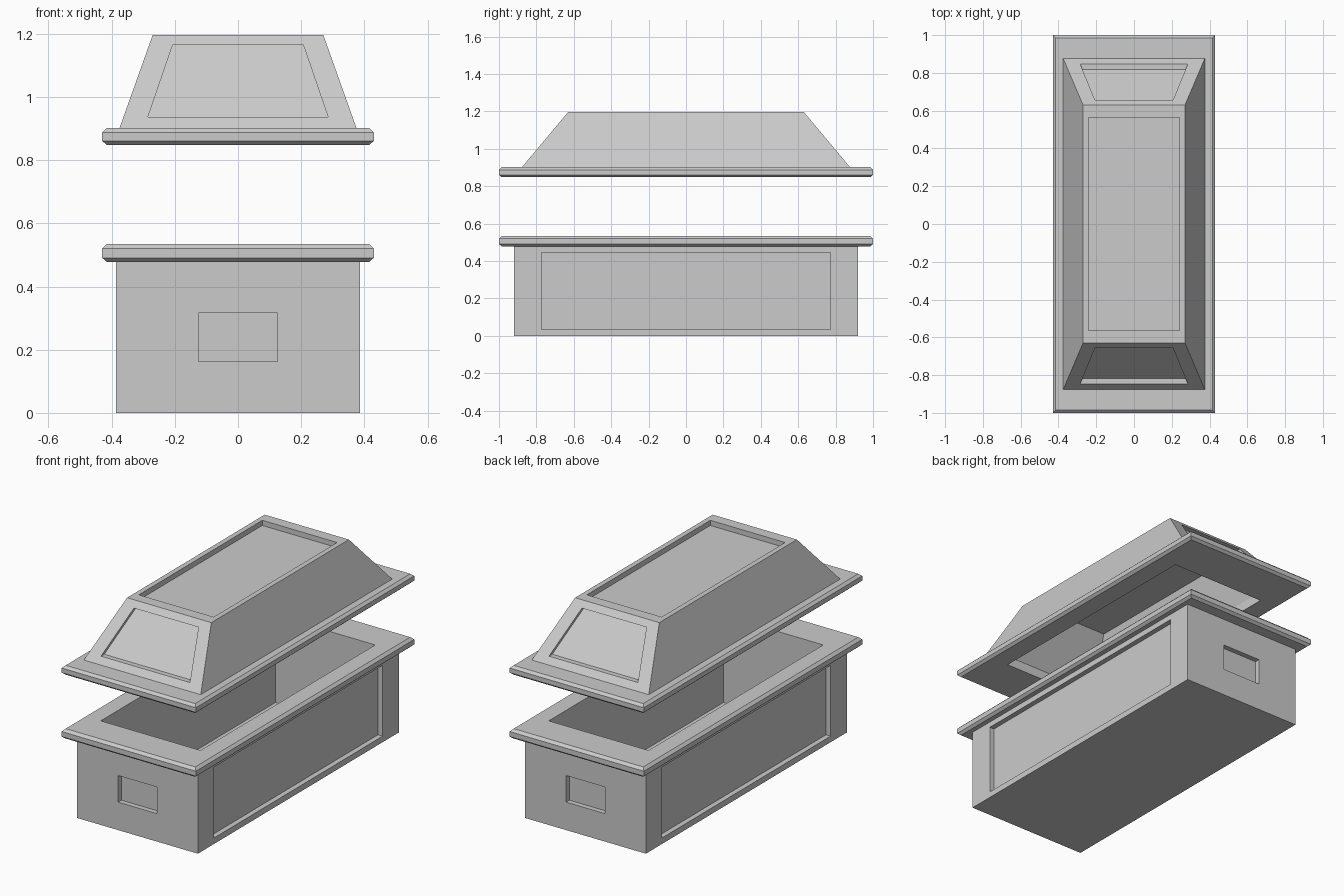
import bpy, bmesh
from mathutils import Vector

if "Cube" in bpy.data.objects:
    bpy.data.objects.remove(bpy.data.objects["Cube"])


def loft(bm, rings):
    """Join rectangular rings (half x, half y, z), capping both ends."""
    loops = [[bm.verts.new((sx * hx, sy * hy, z))
              for sx, sy in ((-1, -1), (1, -1), (1, 1), (-1, 1))]
             for hx, hy, z in rings]
    walls = []
    for a, b in zip(loops, loops[1:]):
        walls.append([bm.faces.new((a[i], a[(i + 1) % 4], b[(i + 1) % 4], b[i]))
                      for i in range(4)])
    caps = [bm.faces.new(loops[0]), bm.faces.new(loops[-1])]
    return walls, caps


def recess(bm, face, corners, push):
    """Replace a quad with a frame around a sunken panel."""
    verts = list(face.verts)
    mid_face = face.calc_center_median()
    mid = sum(corners, Vector()) / 4
    pts = [max(corners, key=lambda c: (c - mid).dot(v.co - mid_face)) for v in verts]
    bm.faces.remove(face)
    edge = [bm.verts.new(p) for p in pts]
    deep = [bm.verts.new(p + push) for p in pts]
    for i in range(4):
        j = (i + 1) % 4
        bm.faces.new((verts[i], verts[j], edge[j], edge[i]))
        bm.faces.new((edge[i], edge[j], deep[j], deep[i]))
    bm.faces.new(deep)


def wall_panels(bm, wall, low, high, side, end, depth):
    """Sink panels in four walls; side/end = (half width, z) at bottom and top."""
    for i, face in enumerate(wall):
        is_end = i % 2 == 0
        sign = 1 if i in (1, 2) else -1
        corners = []
        for half, z in (end if is_end else side):
            t = (z - low[2]) / (high[2] - low[2])
            k = 1 if is_end else 0
            out = sign * (low[k] + (high[k] - low[k]) * t)
            for s in (-1, 1):
                corners.append(Vector((s * half, out, z) if is_end else (out, s * half, z)))
        push = Vector((0, -sign * depth, 0) if is_end else (-sign * depth, 0, 0))
        recess(bm, face, corners, push)


def finish(bm, name):
    bmesh.ops.recalc_face_normals(bm, faces=bm.faces[:])
    mesh = bpy.data.meshes.new(name)
    bm.to_mesh(mesh)
    bm.free()
    bpy.context.collection.objects.link(bpy.data.objects.new(name, mesh))


# Hollow chest with a chamfered overhanging rim
rings = [(.387, .92, 0), (.387, .92, .478), (.415, .985, .478), (.43, 1, .491),
         (.43, 1, .52), (.415, .985, .535), (.32, .80, .535), (.32, .80, .03)]
bm = bmesh.new()
walls, caps = loft(bm, rings)
wall_panels(bm, walls[0], rings[0], rings[1],
            ((.772, .035), (.772, .445)), ((.125, .162), (.125, .316)), .03)
finish(bm, "chest_base")

# Floating hollow lid: sloped top, chamfered rim, stepped underside cavity
rings = [(.27, .63, 1.197), (.375, .877, .902), (.415, .985, .902), (.43, 1, .888),
         (.43, 1, .861), (.415, .985, .848), (.305, .717, .848),
         (.305, .717, .902), (.22, .52, 1.15)]
bm = bmesh.new()
walls, caps = loft(bm, rings)
wall_panels(bm, walls[0], rings[0], rings[1],
            ((.705, .93), (.51, 1.17)), ((.285, .937), (.207, 1.164)), .03)
recess(bm, caps[0], [Vector((x, y, 1.197)) for x in (-.24, .24) for y in (-.565, .565)],
       Vector((0, 0, -.03)))
finish(bm, "lid")
